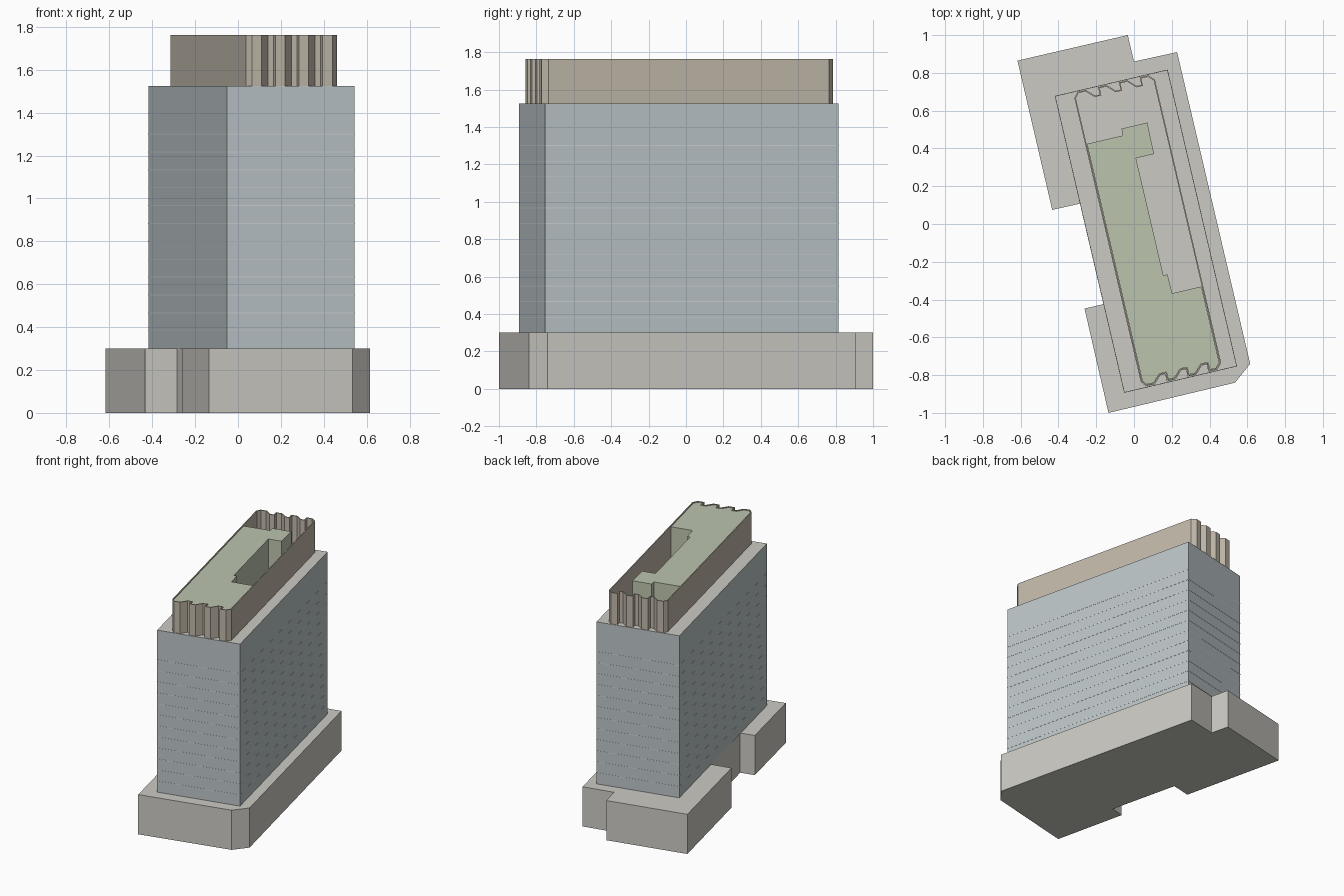
import bpy, bmesh, math
from mathutils import Vector

if "Cube" in bpy.data.objects:
    bpy.data.objects.remove(bpy.data.objects["Cube"])

ANGLE = math.radians(13.16)      # plan rotation of the tower
CENTRE = Vector((0.063, -0.038, 0))


def material(name, rgb):
    m = bpy.data.materials.new(name)
    m.diffuse_color = (*rgb, 1)
    m.use_nodes = True
    m.node_tree.nodes["Principled BSDF"].inputs["Base Color"].default_value = m.diffuse_color
    return m


STONE = material("stone", (0.60, 0.59, 0.55))
GLASS = material("glass", (0.50, 0.56, 0.58))
BAND = material("band", (0.62, 0.66, 0.66))
TAN = material("tan", (0.53, 0.48, 0.40))
GREEN = material("green", (0.50, 0.55, 0.42))


def prism(name, pts, z0, z1, mat, local=True, capped=True):
    """Extrude a plan outline from z0 to z1."""
    bm = bmesh.new()
    low = [bm.verts.new((x, y, z0)) for x, y in pts]
    high = [bm.verts.new((x, y, z1)) for x, y in pts]
    n = len(pts)
    for i in range(n):
        j = (i + 1) % n
        bm.faces.new((low[i], low[j], high[j], high[i]))
    if capped:
        bm.faces.new(low[::-1])
        bm.faces.new(high)
    me = bpy.data.meshes.new(name)
    bm.to_mesh(me)
    bm.free()
    me.materials.append(mat)
    ob = bpy.data.objects.new(name, me)
    bpy.context.collection.objects.link(ob)
    if local:
        ob.location = CENTRE
        ob.rotation_euler.z = ANGLE
    return ob


def rect(a, b):
    return [(-a, -b), (a, -b), (a, b), (-a, b)]


def inset(pts, d):
    """Move a counter-clockwise outline inwards with mitred corners."""
    out = []
    for i, p in enumerate(pts):
        p = Vector(p)
        e1 = (p - Vector(pts[i - 1])).normalized()
        e2 = (Vector(pts[(i + 1) % len(pts)]) - p).normalized()
        n1, n2 = Vector((-e1.y, e1.x)), Vector((-e2.y, e2.x))
        out.append(tuple(p + (n1 + n2) * d / (1 + n1.dot(n2))))
    return out


# podium
podium = [(-0.135, -1.0), (0.535, -0.84), (0.615, -0.74), (0.228, 0.91),
          (0.0, 0.86), (-0.033, 1.0), (-0.617, 0.865), (-0.433, 0.075),
          (-0.284, 0.108), (-0.157, -0.423), (-0.262, -0.448)]
prism("podium", podium, 0, 0.30, STONE, local=False)

# tower shaft, its roof and the thin floor bands
W, L = 0.306, 0.806
prism("tower", rect(W, L), 0.30, 1.522, GLASS)
prism("tower_roof", rect(W, L), 1.522, 1.525, STONE)
for k in range(12):
    z = 0.383 + 0.0834 * k
    prism(f"floor_band_{k + 1}", rect(W + 0.001, L + 0.001),
          z - 0.002, z + 0.002, BAND)

# crown: thin parapet with sawtooth flutes at both ends
end = [(-0.208, -0.772), (-0.185, -0.80)]
for k in range(3):
    u = -0.139 + 0.113 * k
    end += [(u, -0.80), (u + 0.04, -0.76), (u + 0.066, -0.76), (u + 0.066, -0.80)]
end += [(0.20, -0.80), (0.229, -0.77)]
crown = end + [(u, -v) for u, v in reversed(end)]
wall = prism("crown_parapet", crown, 1.525, 1.762, TAN, capped=False)
solid = wall.modifiers.new("thickness", "SOLIDIFY")
solid.thickness = 0.007
solid.offset = -1
solid.use_even_offset = True

# plant room filling part of the crown
plant = inset(crown, 0.009)[:len(end)]
plant += [(0.22, -0.352), (0.061, -0.352), (0.059, -0.249), (0.037, -0.249),
          (0.037, 0.388), (0.135, 0.388), (0.138, 0.558), (-0.002, 0.558),
          (-0.004, 0.521), (-0.199, 0.521)]
prism("plant_room", plant, 1.525, 1.757, GREEN)
